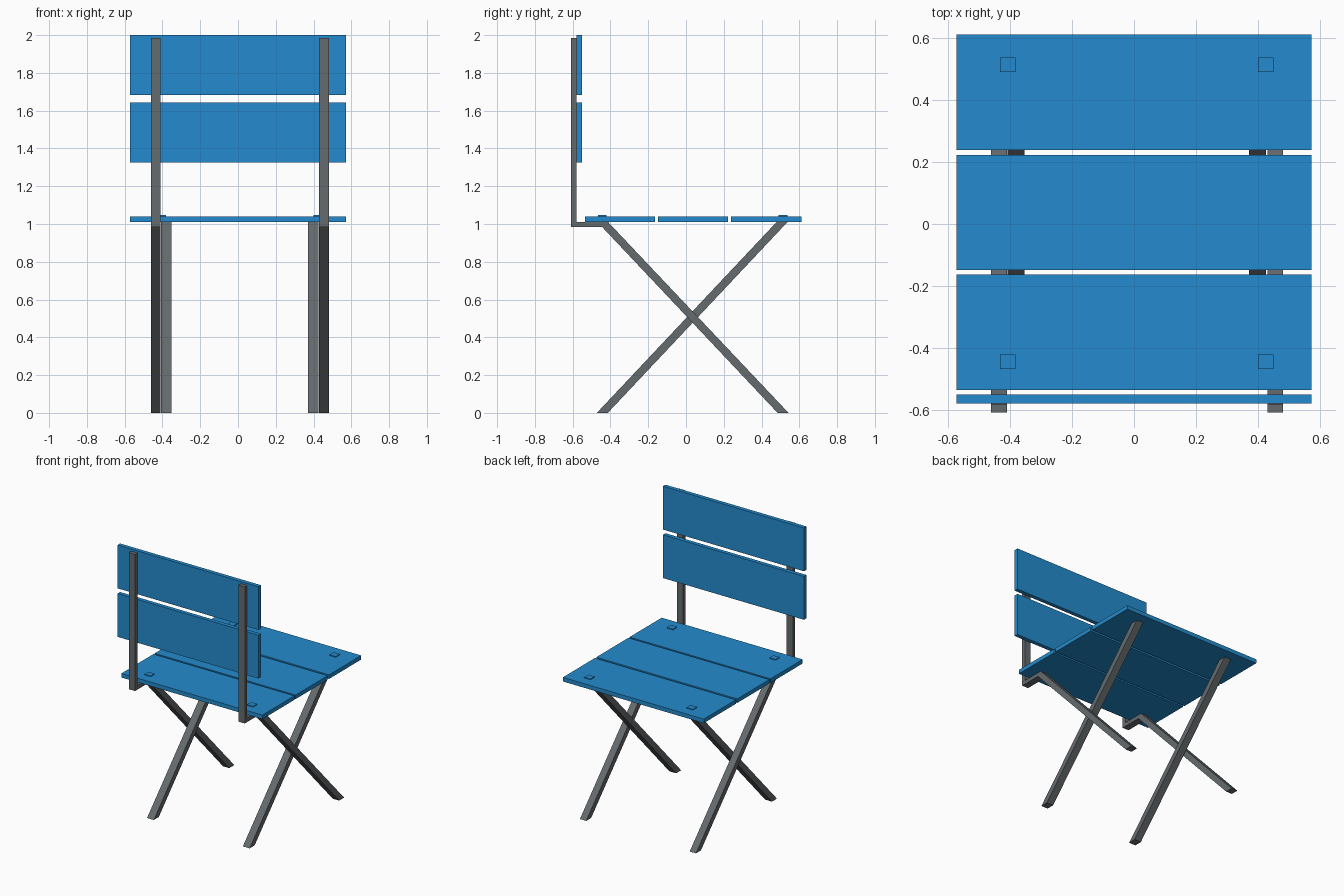
import bpy

if "Cube" in bpy.data.objects:
    bpy.data.objects.remove(bpy.data.objects["Cube"])


def material(name, rgb):
    m = bpy.data.materials.new(name)
    m.diffuse_color = (*rgb, 1)
    m.use_nodes = True
    m.node_tree.nodes["Principled BSDF"].inputs["Base Color"].default_value = m.diffuse_color
    return m


BLUE = material("blue paint", (0.017, 0.26, 0.62))
GREY = material("grey metal", (0.13, 0.145, 0.153))


def extrude_x(name, profile, x0, x1, mat):
    """Extrude a closed (y, z) profile from x0 to x1."""
    n = len(profile)
    verts = [(x, y, z) for x in (x1, x0) for y, z in profile]
    faces = [tuple(range(n)), tuple(range(2 * n - 1, n - 1, -1))]
    faces += [(i, i + n, (i + 1) % n + n, (i + 1) % n) for i in range(n)]
    me = bpy.data.meshes.new(name)
    me.from_pydata(verts, [], faces)
    me.materials.append(mat)
    ob = bpy.data.objects.new(name, me)
    bpy.context.collection.objects.link(ob)


def box(name, x0, x1, y0, y1, z0, z1, mat):
    extrude_x(name, [(y0, z0), (y1, z0), (y1, z1), (y0, z1)], x0, x1, mat)


# Bent legs carrying the backrest (counter-clockwise profile in y, z)
bent = [(-0.608, 1.985), (-0.608, 0.983), (-0.443, 0.983), (0.485, 0),
        (0.543, 0), (-0.413, 1.011), (-0.58, 1.011), (-0.58, 1.985)]
# Straight legs crossing them on the inside
straight = [(-0.472, 0), (-0.414, 0), (0.538, 1.011), (0.48, 1.011)]

for side, xb, xs, xp in (("left", -0.461, -0.408, -0.432),
                         ("right", 0.43, 0.37, 0.4)):
    extrude_x(f"bent_leg_{side}", bent, xb, xb + 0.051, GREY)
    extrude_x(f"straight_leg_{side}", straight, xs, xs + 0.055, GREY)
    # Square pegs on top of the seat
    for end, yp in (("back", -0.467), ("front", 0.49)):
        box(f"seat_peg_{end}_{side}", xp, xp + 0.05, yp, yp + 0.047,
            1.03, 1.047, BLUE)

# Seat slats
for i, y in enumerate((-0.535, -0.149, 0.239)):
    box(f"seat_slat_{i + 1}", -0.572, 0.572, y, y + 0.372, 1.011, 1.041, BLUE)

# Backrest slats
for i, z in enumerate((1.326, 1.682)):
    box(f"back_slat_{i + 1}", -0.572, 0.572, -0.579, -0.55, z, z + 0.318, BLUE)
